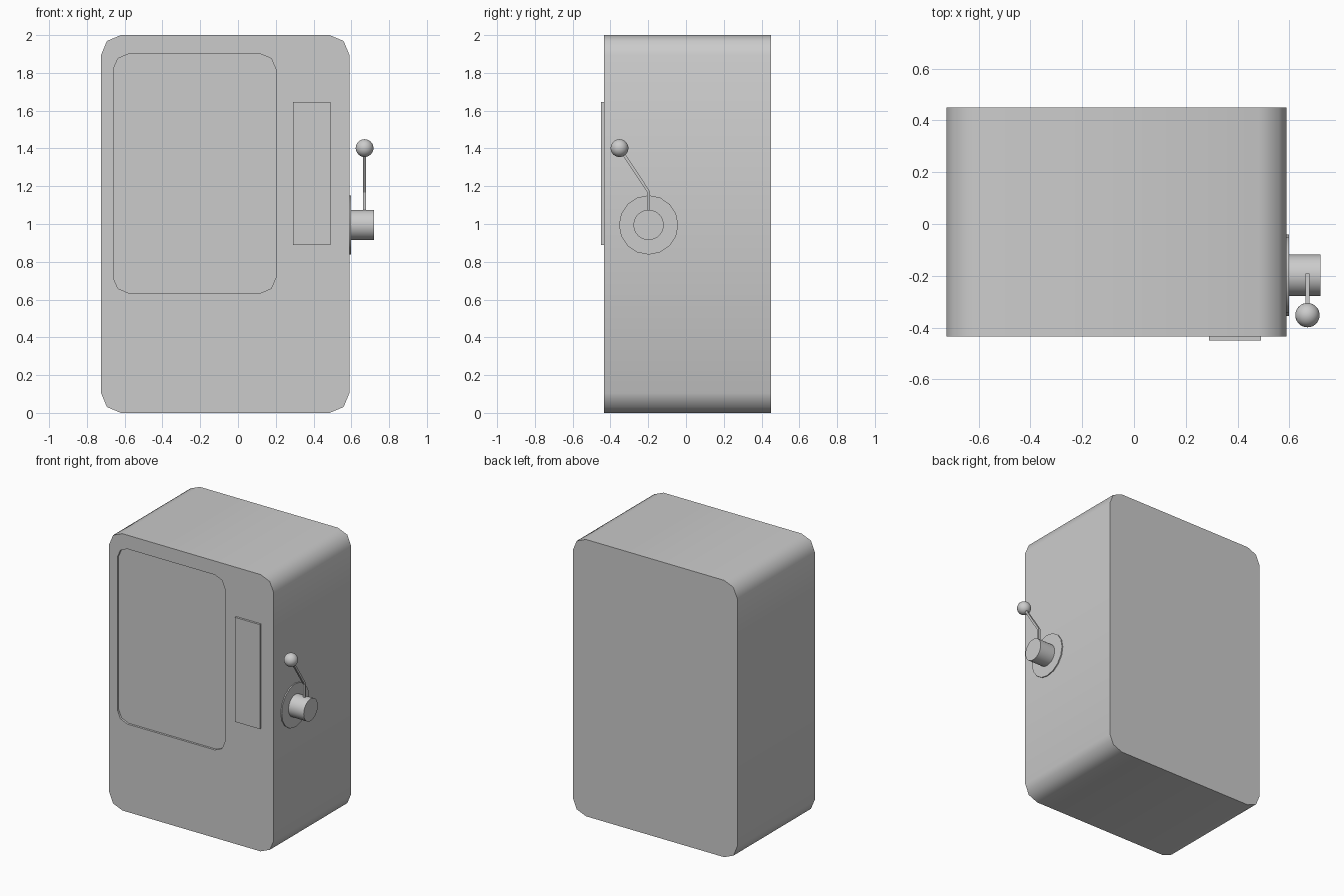
import bpy, bmesh, math
from mathutils import Vector, Matrix

cube = bpy.data.objects.get("Cube")
if cube:
    bpy.data.objects.remove(cube, do_unlink=True)

grey = bpy.data.materials.new("grey metal")
grey.use_nodes = True
COLOR = (0.6, 0.6, 0.6, 1)
grey.diffuse_color = COLOR
grey.node_tree.nodes["Principled BSDF"].inputs["Base Color"].default_value = COLOR


def finish(name, bm, smooth=True):
    bmesh.ops.recalc_face_normals(bm, faces=bm.faces)
    mesh = bpy.data.meshes.new(name)
    bm.to_mesh(mesh)
    bm.free()
    mesh.materials.append(grey)
    obj = bpy.data.objects.new(name, mesh)
    bpy.context.collection.objects.link(obj)
    if smooth:
        bpy.ops.object.select_all(action="DESELECT")
        obj.select_set(True)
        bpy.context.view_layer.objects.active = obj
        bpy.ops.object.shade_smooth_by_angle(angle=math.radians(46))
    return obj


def rounded_rect(x0, x1, z0, z1, cut, mid):
    """Outline with two-segment corners, anticlockwise."""
    points = []
    for sx, sz in ((1, 1), (-1, 1), (-1, -1), (1, -1)):
        cx, cz = (x1 if sx > 0 else x0), (z1 if sz > 0 else z0)
        corner = [(0, cut), (mid, mid), (cut, 0)]
        if sx * sz < 0:
            corner.reverse()
        points += [(cx - sx * a, cz - sz * b) for a, b in corner]
    return points


def ring(bm, outline, y):
    return [bm.verts.new((x, y, z)) for x, z in outline]


def bridge(bm, a, b):
    for i in range(len(a)):
        j = (i + 1) % len(a)
        bm.faces.new((a[i], a[j], b[j], b[i]))


def cylinder(name, center, radius, depth, sides):
    bm = bmesh.new()
    matrix = Matrix.Translation(center) @ Matrix.Rotation(math.pi / 2, 4, "Y")
    bmesh.ops.create_cone(bm, cap_ends=True, segments=sides, radius1=radius,
                          radius2=radius, depth=depth, matrix=matrix)
    return finish(name, bm)


# Cabinet shell with a shallow recessed front panel
FRONT, BACK, RECESS = -0.435, 0.45, 0.015
shell = rounded_rect(-0.725, 0.59, 0, 2, 0.105, 0.031)
panel = rounded_rect(-0.66, 0.2, 0.635, 1.9, 0.08, 0.024)
bm = bmesh.new()
back = ring(bm, shell, BACK)
front = ring(bm, shell, FRONT)
rim = ring(bm, panel, FRONT)
floor = ring(bm, panel, FRONT + RECESS)
bm.faces.new(back)
bm.faces.new(floor)
bridge(bm, back, front)
bridge(bm, front, rim)
bridge(bm, rim, floor)
finish("cabinet", bm)

# Raised plate beside the panel
bm = bmesh.new()
bmesh.ops.create_cube(bm, size=1, matrix=Matrix.Translation((0.39, -0.4425, 1.2675))
                      @ Matrix.Diagonal((0.2, 0.015, 0.755, 1)))
finish("front_plate", bm, smooth=False)

# Lever mount and hub
cylinder("lever_mount", (0.59, -0.198, 0.995), 0.157, 0.016, 16)
cylinder("lever_hub", (0.655, -0.198, 0.995), 0.08, 0.13, 32)

# Bent square lever arm
bm = bmesh.new()
half = 0.0075
path = [(-0.198, 1.05), (-0.198, 1.17), (-0.35, 1.4)]
rings = []
for i, (y, z) in enumerate(path):
    dy = half if i < 2 else half * 0.83
    dz = 0 if i == 0 else half * (0.3 if i == 1 else 0.55)
    rings.append([bm.verts.new((0.67 + sx * half, y + sy * dy, z + sy * dz))
                  for sx, sy in ((-1, -1), (1, -1), (1, 1), (-1, 1))])
for a, b in zip(rings, rings[1:]):
    bridge(bm, a, b)
bm.faces.new(rings[0])
bm.faces.new(rings[-1])
finish("lever_arm", bm, smooth=False)

# Lever knob
bm = bmesh.new()
bmesh.ops.create_uvsphere(bm, u_segments=32, v_segments=16, radius=0.047,
                          matrix=Matrix.Translation((0.67, -0.352, 1.402)))
finish("lever_knob", bm)
